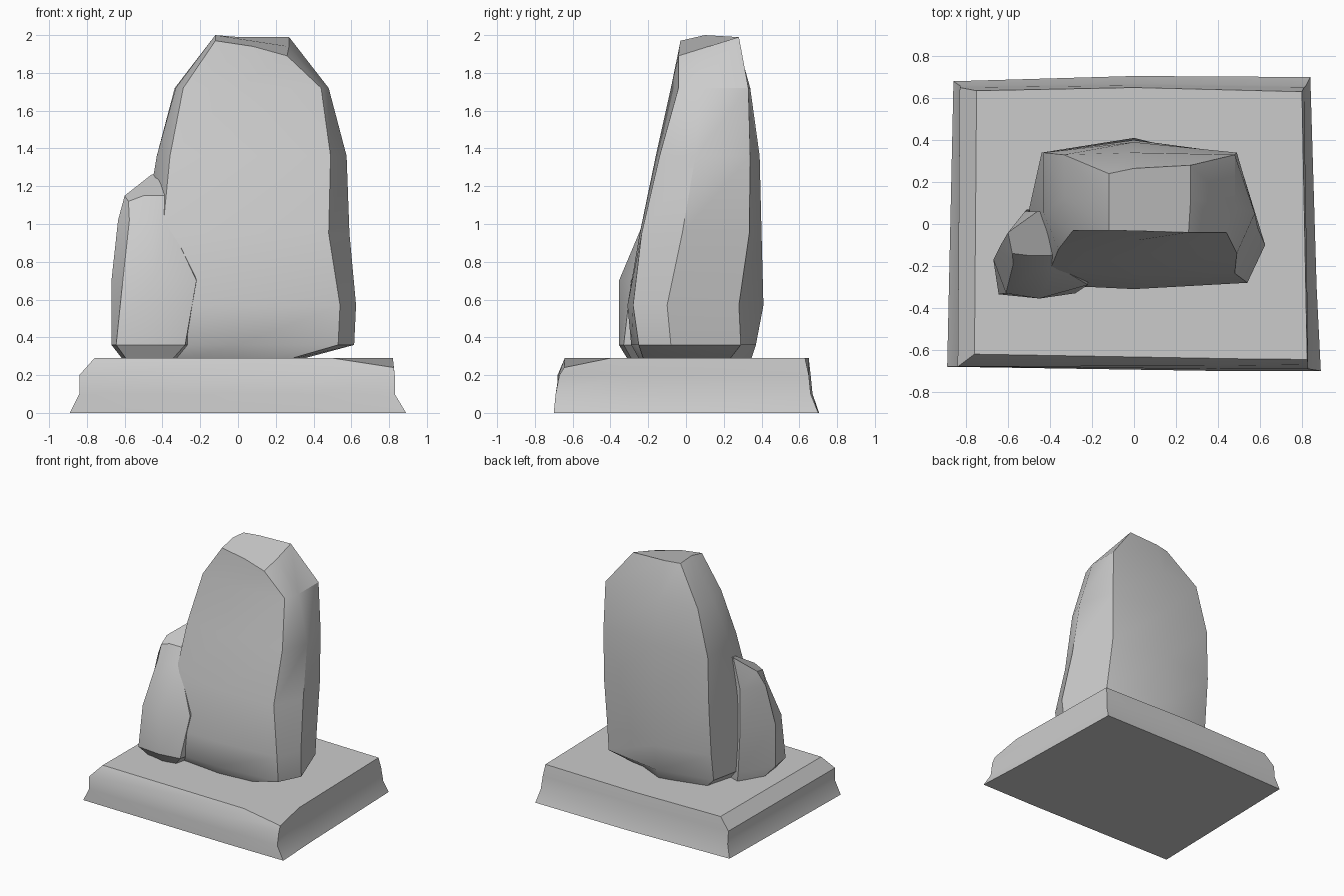
import bpy, bmesh, math


def loft(name, rings, angle=30):
    """Skin a stack of closed rings of (x, y, z) points and cap both ends."""
    bm = bmesh.new()
    loops = [[bm.verts.new(p) for p in ring] for ring in rings]
    n = len(loops[0])
    for a, b in zip(loops, loops[1:]):
        for i in range(n):
            j = (i + 1) % n
            bm.faces.new((a[i], a[j], b[j], b[i]))
    bm.faces.new(loops[0][::-1])
    bm.faces.new(loops[-1])
    bmesh.ops.recalc_face_normals(bm, faces=bm.faces[:])
    mesh = bpy.data.meshes.new(name)
    bm.to_mesh(mesh)
    bm.free()
    obj = bpy.data.objects.new(name, mesh)
    bpy.context.collection.objects.link(obj)
    bpy.ops.object.select_all(action='DESELECT')
    obj.select_set(True)
    bpy.context.view_layer.objects.active = obj
    bpy.ops.object.shade_smooth_by_angle(angle=math.radians(angle))
    return obj


def level(z, *pts):
    """Ring of (x, y) points at height z; a third value overrides z."""
    return [p if len(p) == 3 else (*p, z) for p in pts]


# Plinth: flared foot, upright middle, bevelled top with a chipped front right corner
loft("plinth", [
    level(0, (-.89, -.68), (.4, -.70), (.89, -.70), (.87, -.3), (.84, .70), (0, .705), (-.86, .68)),
    level(.10, (-.84, -.68), (.4, -.69), (.83, -.69), (.825, -.3), (.82, .66), (0, .67), (-.83, .66)),
    level(.20, (-.84, -.68), (.4, -.675), (.83, -.67), (.825, -.3), (.81, .65), (0, .66), (-.83, .65)),
    level(.29, (-.76, -.62), (.5, -.642), (.825, -.645, .24), (.82, -.4), (.80, .63), (0, .65), (-.75, .635)),
])

# Standing stone, rings run front left, front, front right, right, and round the back
loft("standing_stone", [
    level(.27, (-.35, -.2), (0, -.24), (.22, -.22), (.28, 0), (.26, .22), (0, .34), (-.35, .25), (-.42, 0)),
    level(.36, (-.42, -.27), (0, -.29), (.53, -.25), (.615, -.08), (.48, .29), (0, .37), (-.44, .28), (-.5, 0)),
    level(.57, (-.42, -.29), (0, -.31), (.54, -.28), (.625, -.1), (.5, .28), (0, .41), (-.44, .31), (-.5, .05)),
    level(.95, (-.4, -.22), (0, -.245), (.48, -.235), (.59, -.02), (.49, .335), (0, .40), (-.44, .34), (-.5, .07)),
    level(1.36, (-.36, -.12), (0, -.16), (.49, -.14), (.575, .05), (.49, .34), (0, .39), (-.43, .34), (-.43, .05)),
    level(1.72, (-.29, -.03), (0, -.08), (.44, -.04), (.48, .08), (.48, .33), (0, .34), (-.335, .33), (-.33, .13)),
    level(2.0, (-.12, -.03, 1.97), (.08, -.035, 1.94), (.26, -.04, 1.89), (.27, .12, 1.94),
          (.27, .28, 1.99), (0, .265, 1.99), (-.12, .24, 1.99), (-.12, .1, 2.0)),
], 35)

# Smaller stone leaning against the front left side
loft("leaning_stone", [
    level(.27, (-.58, -.27), (-.45, -.30), (-.36, -.28), (-.3, 0), (-.5, .07), (-.6, -.1)),
    level(.36, (-.645, -.335), (-.45, -.355), (-.28, -.33), (-.2, 0), (-.51, .07), (-.67, -.17)),
    level(.70, (-.61, -.33), (-.45, -.355), (-.22, -.29), (-.2, 0), (-.52, .06), (-.67, -.17)),
    level(1.02, (-.575, -.19), (-.46, -.22), (-.37, -.2), (-.3, 0), (-.52, .06), (-.635, -.1)),
    level(1.15, (-.58, -.14, 1.12), (-.5, -.15), (-.39, -.15), (-.38, .05, 1.28),
          (-.46, .06, 1.26), (-.6, -.04)),
], 35)
